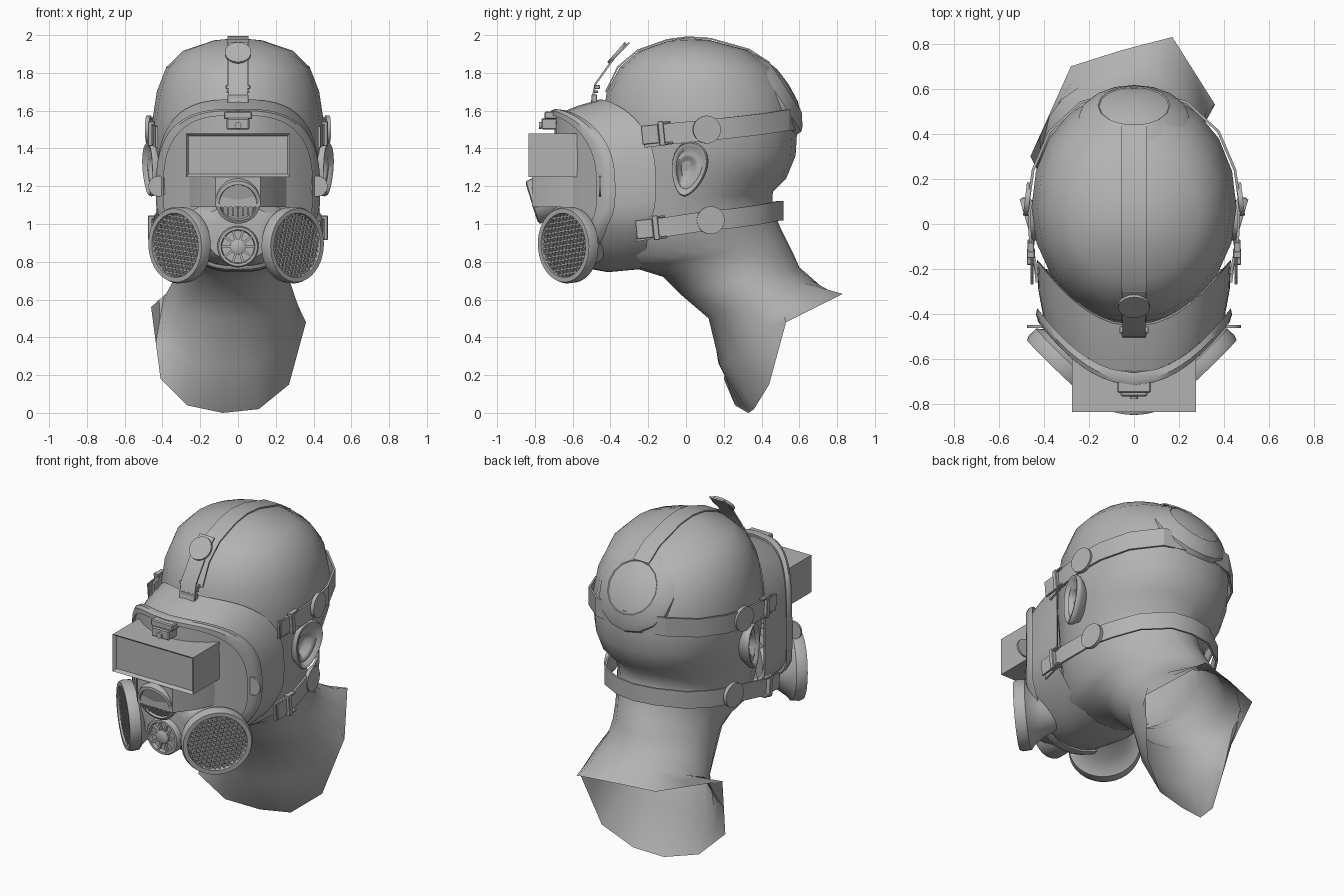
import bpy, bmesh, math
from mathutils import Matrix, Vector

cube = bpy.data.objects.get("Cube")
if cube:
    bpy.data.objects.remove(cube)

grey = bpy.data.materials.new("plain_grey")
grey.use_nodes = True
grey.diffuse_color = (0.45, 0.45, 0.45, 1)
grey.node_tree.nodes["Principled BSDF"].inputs["Base Color"].default_value = (0.45, 0.45, 0.45, 1)


def finish(name, bm, angle=35):
    bmesh.ops.recalc_face_normals(bm, faces=bm.faces)
    mesh = bpy.data.meshes.new(name)
    bm.to_mesh(mesh)
    bm.free()
    mesh.materials.append(grey)
    obj = bpy.data.objects.new(name, mesh)
    bpy.context.collection.objects.link(obj)
    bpy.ops.object.select_all(action='DESELECT')
    obj.select_set(True)
    bpy.context.view_layer.objects.active = obj
    bpy.ops.object.shade_smooth_by_angle(angle=math.radians(angle))


def loft(name, rings, cap_a=False, cap_b=False, closed=False, angle=35):
    bm = bmesh.new()
    rows = [[bm.verts.new(p) for p in ring] for ring in rings]
    n = len(rows[0])
    pairs = list(zip(rows, rows[1:])) + ([(rows[-1], rows[0])] if closed else [])
    for a, b in pairs:
        for i in range(n):
            j = (i + 1) % n
            bm.faces.new((a[i], a[j], b[j], b[i]))
    if cap_a:
        bm.faces.new(rows[0])
    if cap_b:
        bm.faces.new(rows[-1])
    bmesh.ops.remove_doubles(bm, verts=bm.verts, dist=0.0001)
    finish(name, bm, angle)


def frame(loc, normal):
    return Matrix.Translation(loc) @ Vector(normal).to_track_quat('Z', 'Y').to_matrix().to_4x4()


def revolve(name, profile, mat, segs=32):
    rings = [[mat @ Vector((r * math.cos(k * math.tau / segs), r * math.sin(k * math.tau / segs), h))
              for k in range(segs)] for r, h in profile]
    loft(name, rings, cap_a=profile[0][0] > 0, cap_b=profile[-1][0] > 0)


def boxes(name, items, bevel=0):
    bm = bmesh.new()
    for mat, size in items:
        bmesh.ops.create_cube(bm, size=1, matrix=mat @ Matrix.Diagonal((*size, 1)))
    if bevel:
        bmesh.ops.bevel(bm, geom=bm.edges[:], offset=bevel, segments=1, affect='EDGES')
    finish(name, bm)


def ribbon(name, path, half, up, thick=0.006):
    pts, up, rings = [Vector(p) for p in path], Vector(up), []
    for i, p in enumerate(pts):
        tangent = pts[min(i + 1, len(pts) - 1)] - pts[max(i - 1, 0)]
        out = tangent.cross(up).normalized() * thick
        rings.append([p + up * half + out, p - up * half + out, p - up * half - out, p + up * half - out])
    loft(name, rings, True, True, angle=25)


# Head, neck and torn shoulder skirt: front y, front z, back y, back z, half width, sideways shift
sections = [
    (0.0, 1.985, 0.0, 1.985, 0, 0), (-0.10, 1.968, 0.12, 1.975, 0.13, 0), (-0.25, 1.915, 0.33, 1.92, 0.29, 0),
    (-0.35, 1.83, 0.46, 1.83, 0.38, 0), (-0.42, 1.70, 0.55, 1.70, 0.43, 0), (-0.44, 1.55, 0.59, 1.52, 0.455, 0),
    (-0.45, 1.40, 0.58, 1.36, 0.445, 0), (-0.45, 1.25, 0.53, 1.24, 0.42, 0), (-0.45, 1.10, 0.46, 1.17, 0.39, 0),
    (-0.45, 0.95, 0.455, 1.09, 0.365, 0), (-0.42, 0.80, 0.50, 0.98, 0.335, 0), (-0.25, 0.76, 0.53, 0.92, 0.305, -0.01),
    (-0.12, 0.72, 0.57, 0.84, 0.295, -0.025), (-0.02, 0.62, 0.60, 0.77, 0.31, -0.035),
    (0.12, 0.50, 0.67, 0.71, 0.35, -0.045)]
N = 20
rings = []
for fy, fz, by, bz, w, shift in sections:
    ring = []
    for k in range(N):
        a = k * math.tau / N
        c, s = (1 - math.cos(a)) / 2, math.sin(a)
        # the skull is full at the back, the neck narrows there
        power = 1 if c <= 0.5 else 0.88 if bz > 1.2 else 1.2
        x = w * math.copysign(abs(s) ** power, s) + shift
        ring.append(Vector((x, fy + (by - fy) * c, fz + (bz - fz) * c)))
    rings.append(ring)
hem = [(-0.08, 0.33, 0), (0.11, 0.36, 0.02), (0.27, 0.44, 0.15), (0.36, 0.53, 0.48), (0.17, 0.83, 0.63),
       (-0.06, 0.77, 0.62), (-0.28, 0.70, 0.60), (-0.46, 0.30, 0.56), (-0.41, 0.20, 0.18), (-0.27, 0.26, 0.04)]
hem = [Vector(p) for p in hem]
edge = []
for i, p in enumerate(hem):
    edge += [p, (p + hem[(i + 1) % len(hem)]) / 2]
mid = [(a + b) / 2 - Vector((0, 0.045 * max(0, math.cos(k * math.tau / N)), 0))
       for k, (a, b) in enumerate(zip(rings[-1], edge))]
loft("head_and_neck", rings + [mid, edge], angle=50)


# Mask outline and its curved depth
def outline(w, h, depth, grow=0.0, cz=1.18, count=56):
    ring = []
    for k in range(count):
        a = k * math.tau / count
        c, s = math.cos(a), math.sin(a)
        x = w * math.copysign(abs(c) ** 0.68, c)
        z = cz + h * math.copysign(abs(s) ** 0.75, s)
        x *= 1 - 0.3 * min(1, max(0, (1.08 - z) / 0.32)) ** 1.5
        ring.append(Vector((x, depth(x, z) + grow, z)))
    return ring


def front(x, z):
    return -0.695 + 1.55 * x * x + 0.10 * max(0, (1 - z) / 0.24)


def back(x, z):
    return -0.455 + 1.6 * x * x + 0.17 * max(0, (1 - z) / 0.2)


def middle(x, z):
    return (front(x, z) + back(x, z)) / 2


loft("face_seal", [outline(0.40, 0.405, front, 0.02), outline(0.425, 0.44, middle, cz=1.185),
                   outline(0.43, 0.45, back, cz=1.21), outline(0.39, 0.42, back, 0.01, 1.21)])
loft("visor", [outline(0.40 * s, 0.40 * s, front) for s in (1, 0.85, 0.65, 0.45, 0.25, 0.08)], cap_b=True)
loft("visor_rim", [outline(0.395, 0.395, front, -0.02), outline(0.425, 0.42, front, -0.02),
                   outline(0.435, 0.43, front, 0.0), outline(0.43, 0.425, front, 0.035),
                   outline(0.395, 0.395, front, 0.035)], closed=True)

# Window box with a recessed pane
bm = bmesh.new()
bmesh.ops.create_cube(bm, size=1, matrix=Matrix.Translation((0, -0.695, 1.365)) @ Matrix.Diagonal((0.55, 0.28, 0.23, 1)))
pane = [f for f in bm.faces if f.normal.y < -0.9]
bmesh.ops.inset_region(bm, faces=pane, thickness=0.02)
bmesh.ops.translate(bm, verts=pane[0].verts[:], vec=(0, 0.018, 0))
finish("window_box", bm)
# Tapered shield below the box
loft("window_shield", [[(w, y, 1.25), (w, y, 1.09), (-w, y, 1.09), (-w, y, 1.25)]
                       for w, y in ((0.27, -0.56), (0.21, -0.70), (0.12, -0.815))], True, True)

# Top latch over the rim
boxes("rim_latch", [(Matrix.Translation((0, -0.70, 1.575)), (0.15, 0.10, 0.04)),
                    (Matrix.Translation((0, -0.72, 1.53)), (0.12, 0.09, 0.06))], 0.006)
revolve("latch_screw", [(0.018, 0), (0.018, 0.012), (0, 0.012)], frame((0, -0.765, 1.522), (0, -1, 0)), 12)

# Muzzle with speech disc and outlet valve
muzzle = []
for w, h, y in ((0.32, 0.19, -0.50), (0.28, 0.17, -0.63), (0.19, 0.14, -0.70), (0.12, 0.10, -0.71)):
    muzzle.append(outline(w, h, lambda x, z, y=y: y, cz=0.95, count=28))
loft("muzzle", muzzle, cap_b=True)

disc = frame((0, -0.80, 1.118), (0, -0.95, -0.30))
revolve("speech_disc", [(0.125, -0.14), (0.122, -0.02), (0.118, 0.012), (0.10, 0.018), (0.095, 0.006), (0, 0.012)], disc)
ribs = []
for i in range(7):
    x = (i - 3) * 0.026
    ribs.append((disc @ Matrix.Translation((x, -0.055 + 0.25 * abs(x), 0.012)), (0.010, 0.05, 0.014)))
boxes("speech_disc_ribs", ribs)

valve = frame((0, -0.725, 0.88), (0, -1, 0))
revolve("valve_ring", [(0.11, -0.1), (0.11, 0.012), (0.103, 0.022), (0.09, 0.022), (0.085, 0), (0, 0)], valve)
revolve("valve_hub", [(0.042, 0), (0.042, 0.02), (0.03, 0.028), (0, 0.028)], valve, 20)
boxes("valve_spokes", [(valve @ Matrix.Rotation(k * math.tau / 10, 4, 'Z') @ Matrix.Translation((0.065, 0, 0.008)),
                        (0.05, 0.012, 0.016)) for k in range(10)])

# Paired parts
for side, label in ((1, "left"), (-1, "right")):
    # Filter canister and lattice
    can = frame((side * 0.31 - 0.01, -0.635, 0.888), (side * 0.69, -0.72, -0.04))
    revolve(label + "_filter", [(0.10, -0.22), (0.135, -0.12), (0.175, -0.065), (0.20, -0.045), (0.203, 0.0),
                                (0.195, 0.02), (0.17, 0.02), (0.163, -0.02), (0, -0.02)], can, 40)
    bars = []
    for tilt in (0.12, 1.35):
        for i in range(-6, 7):
            d = i * 0.025
            length = 2 * math.sqrt(0.167 ** 2 - d * d)
            bars.append((can @ Matrix.Rotation(tilt * side, 4, 'Z') @ Matrix.Translation((0, d, 0.004)),
                         (length, 0.008, 0.012)))
    boxes(label + "_filter_lattice", bars)

    # Ear: a teardrop shell with rolled rim and a bowl set low and forward
    ear = frame((side * 0.448, 0.02, 1.29), (side * 0.95, -0.28, 0)) @ Matrix.Rotation(-0.22 * side, 4, 'Z')
    shell = []
    for r, h, shift in ((0.55, -0.09, 0.3), (0.75, -0.04, 0.15), (0.97, 0.0, 0), (1, 0.018, 0), (0.95, 0.032, 0),
                        (0.84, 0.03, 0), (0.72, 0.012, 0.04), (0.58, 0.016, 0.10), (0.46, 0.008, 0.16),
                        (0.32, -0.018, 0.2), (0.02, -0.022, 0.2)):
        ring = []
        for k in range(28):
            a = k * math.tau / 28
            ring.append(ear @ Vector((side * (0.095 * r * math.cos(a) * (1 + 0.25 * math.sin(a)) - 0.09 * shift),
                                      0.147 * r * math.sin(a) - 0.05 * shift, h)))
        shell.append(ring)
    loft(label + "_ear", shell, True, True, angle=60)

    # Strap buckles, pads and side tabs
    for part, y, z, pad_x, pad_y, pad_z in (("upper", -0.13, 1.48, 0.474, 0.11, 1.50),
                                            ("lower", -0.16, 0.98, 0.418, 0.13, 1.02)):
        place = Matrix.Translation((side * 0.458, y, z)) @ Matrix.Rotation(0.1, 4, 'X')
        boxes(label + "_" + part + "_buckle", [
            (place, (0.035, 0.03, 0.13)),
            (place @ Matrix.Translation((0, 0.03, 0.055)), (0.03, 0.05, 0.012)),
            (place @ Matrix.Translation((0, 0.03, -0.055)), (0.03, 0.05, 0.012)),
            (place @ Matrix.Translation((side * -0.005, -0.06, 0)), (0.012, 0.09, 0.10))], 0.003)
        revolve(label + "_" + part + "_strap_pad", [(0.074, -0.012), (0.074, 0.01), (0, 0.01)],
                frame((side * pad_x, pad_y, pad_z), (side, 0.12, 0)), 20)
    revolve(label + "_rim_tab", [(0.055, -0.006), (0.055, 0.006), (0, 0.006)],
            frame((side * 0.42, -0.455, 1.20), (0, -1, 0)), 16)


# Head and neck straps
def mirrored(half):
    return half + [(-x, y, z) for x, y, z in reversed(half[:-1])]


ribbon("head_strap", mirrored([(0.43, -0.22, 1.46), (0.461, -0.06, 1.48), (0.468, 0.10, 1.495), (0.448, 0.24, 1.51),
                               (0.375, 0.41, 1.53), (0.235, 0.54, 1.55), (0, 0.60, 1.555)]), 0.056, (0, 0, 1))
ribbon("neck_strap", mirrored([(0.43, -0.26, 0.96), (0.45, -0.10, 0.985), (0.41, 0.13, 1.02), (0.365, 0.25, 1.03),
                               (0.28, 0.39, 1.05), (0.13, 0.49, 1.07), (0, 0.51, 1.07)]), 0.052, (0, 0, 1))
ribbon("crown_strap", [(0, y, z) for y, z in ((-0.425, 1.70), (-0.36, 1.832), (-0.255, 1.92), (-0.10, 1.975),
                                              (0.01, 1.99), (0.13, 1.981), (0.335, 1.924), (0.44, 1.855))],
       0.055, (1, 0, 0), 0.004)
ribbon("forehead_tongue", [(0, -0.50, 1.64), (0, -0.48, 1.74), (0, -0.38, 1.88), (0, -0.30, 1.96)], 0.05, (1, 0, 0), 0.005)
revolve("forehead_pad", [(0.07, -0.008), (0.07, 0.008), (0, 0.008)], frame((0, -0.365, 1.905), (0, -0.75, 0.66)), 20)
boxes("forehead_buckle", [(Matrix.Translation((0, -0.47, 1.725)), (0.13, 0.03, 0.02)),
                          (Matrix.Translation((0, -0.475, 1.70)), (0.12, 0.02, 0.015)),
                          (Matrix.Translation((0, -0.485, 1.66)), (0.11, 0.03, 0.05))], 0.003)

# Round pad at the back of the head
revolve("crown_pad", [(0.245, -0.10), (0.245, -0.066), (0.225, -0.045), (0.16, -0.008), (0.155, -0.012),
                      (0.10, 0.006), (0, 0.014)], frame((0, 0.533, 1.73), (0, 0.84, 0.54)), 16)
